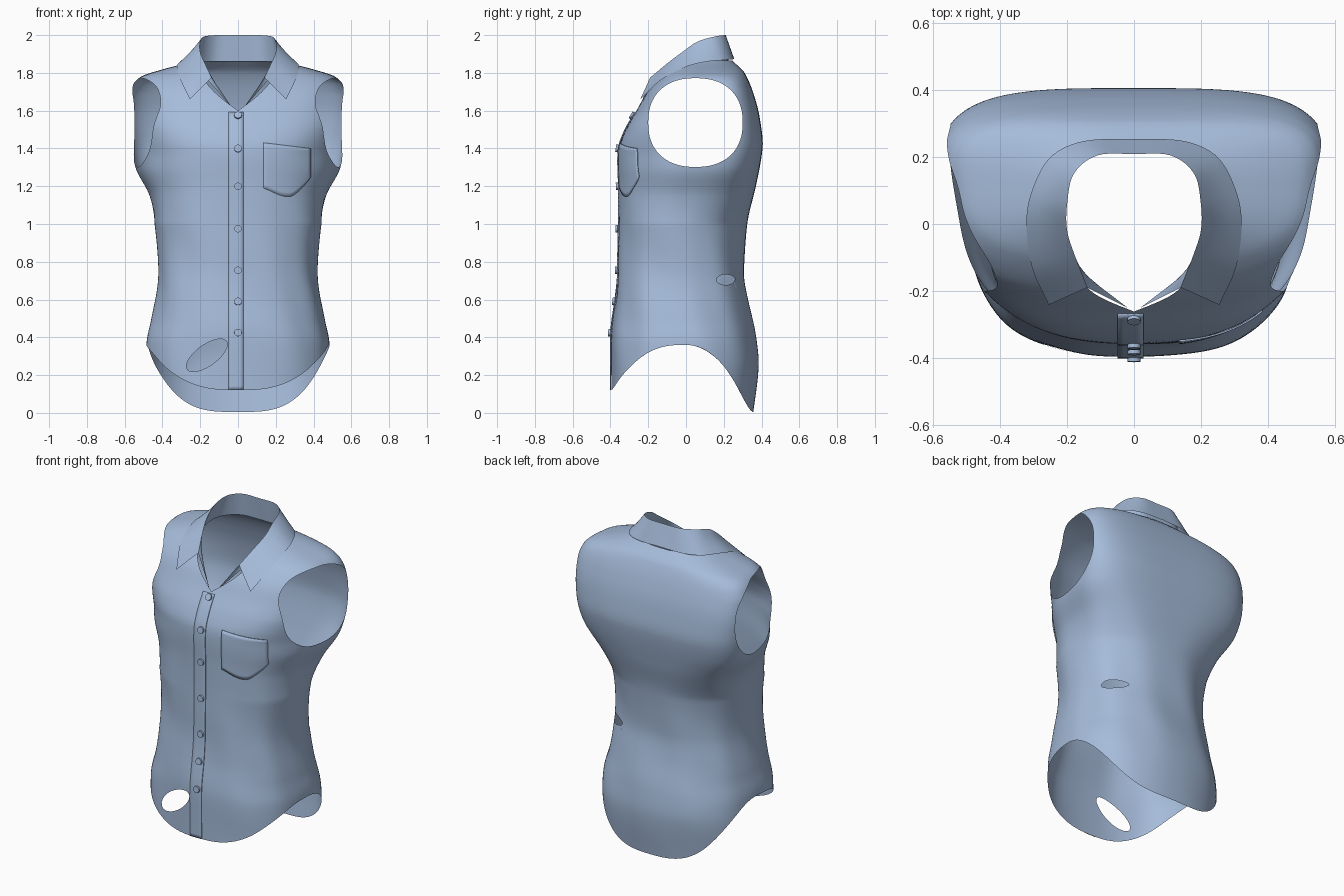
import bpy, bmesh, math
from mathutils import Vector

cube = bpy.data.objects.get("Cube")
if cube:
    bpy.data.objects.remove(cube)

cloth = bpy.data.materials.new("soft blue cloth")
cloth.use_nodes = True
BLUE = (0.38, 0.50, 0.70, 1)
cloth.diffuse_color = BLUE
cloth.node_tree.nodes["Principled BSDF"].inputs["Base Color"].default_value = BLUE


def smooth_table(table, t):
    """Cubic interpolation through (position, value) pairs."""
    if t <= table[0][0]:
        return table[0][1]
    if t >= table[-1][0]:
        return table[-1][1]

    def slope(k):
        a, b = table[max(k - 1, 0)], table[min(k + 1, len(table) - 1)]
        return (b[1] - a[1]) / (b[0] - a[0])
    i = max(k for k in range(len(table) - 1) if table[k][0] <= t)
    (a, p), (b, q) = table[i], table[i + 1]
    h = b - a
    u = (t - a) / h
    return (p * (1 + 2 * u) * (1 - u) ** 2 + q * u * u * (3 - 2 * u)
            + h * slope(i) * u * (1 - u) ** 2 - h * slope(i + 1) * u * u * (1 - u))


# Body profiles by height: half width, front and back depth
WIDTH = [(0, .485), (.36, .483), (.5, .455), (.75, .42), (1, .44), (1.15, .485), (1.3, .57),
         (1.5, .597), (1.68, .59), (1.74, .567), (1.77, .54), (1.79, .505), (1.82, .405),
         (1.845, .31), (1.865, .25)]
FRONT = [(.1, -.395), (.4, -.395), (.6, -.375), (.8, -.36), (1.2, -.355), (1.4, -.355),
         (1.5, -.32), (1.6, -.262), (1.7, -.205), (1.78, -.13), (1.865, -.03)]
BACK = [(0, .355), (.25, .385), (.4, .37), (.6, .33), (.75, .31), (1, .325), (1.2, .37),
        (1.4, .405), (1.5, .40), (1.65, .37), (1.8, .31), (1.865, .245)]
# Squareness of the section, and how much the chest narrows toward the front
SQUARE_FRONT = [(.4, 2.6), (.75, 2.45), (1.35, 2.6), (1.52, 2.9), (1.66, 2.8), (1.865, 2.6)]
SQUARE_BACK = [(1, 2.3), (1.4, 3.6), (1.74, 3.8), (1.865, 2.3)]
TAPER = [(1, 0), (1.35, .13), (1.52, .1), (1.66, .05), (1.865, .05)]
NECK = [(0, 1.6), (.19, 1.68), (.41, 1.78), (.64, 1.83), (1, 1.865)]


def side_fraction(theta, z):
    n = smooth_table(SQUARE_BACK if math.sin(theta) > 0 else SQUARE_FRONT, z)
    return abs(math.cos(theta)) ** (2 / n), n


def body_point(theta, z):
    c, s = math.cos(theta), math.sin(theta)
    f, n = side_fraction(theta, z)
    front, back = smooth_table(FRONT, z), smooth_table(BACK, z)
    v = math.copysign(abs(s) ** (2 / n), s)
    taper = 1 - smooth_table(TAPER, z) * (.7 - v)
    # Soft cloth folds, strongest round the waist
    amount = .014 * math.exp(-((z - .65) / .45) ** 2)
    fold = 1 + amount * math.sin(7 * theta + 9 * z) * math.sin(3 * theta - 5 * z)
    x = math.copysign(f, c) * smooth_table(WIDTH, z) * taper * fold
    y = (front + back) / 2 + (back - front) / 2 * v * fold
    return Vector((x, y, z))


def hem_height(theta):
    f = side_fraction(theta, .4)[0]
    if math.sin(theta) < 0:
        return .36 - .24 * (1 - f ** 2.8)
    return .36 - .355 * (1 - f ** 3.4)


def neck_height(theta):
    return smooth_table(NECK, side_fraction(theta, 1.7)[0]) if math.sin(theta) < 0 else 1.865


# Angle spans over which one coordinate only grows
FRONT_SPAN = (-math.pi, 0)
SIDE_SPAN = {1: (-math.pi / 2, math.pi / 2), -1: (-math.pi / 2, -1.5 * math.pi)}


def surface_point(axis, value, z, span):
    """Body point at height z whose x (axis 0) or y (axis 1) has the given value."""
    low, high = span
    for _ in range(30):
        mid = (low + high) / 2
        if body_point(mid, z)[axis] < value:
            low = mid
        else:
            high = mid
    return body_point(low, z)


def front_point(x, z, offset):
    return surface_point(0, x, z, FRONT_SPAN) - Vector((0, offset, 0))


def grid_mesh(rows, closed=False):
    bm = bmesh.new()
    grid = [[bm.verts.new(p) for p in row] for row in rows]
    for a, b in zip(grid, grid[1:]):
        count = len(a)
        for i in range(count if closed else count - 1):
            j = (i + 1) % count
            bm.faces.new((a[i], a[j], b[j], b[i]))
    return bm


def finish(bm, name, angle=50):
    mesh = bpy.data.meshes.new(name)
    bm.to_mesh(mesh)
    bm.free()
    obj = bpy.data.objects.new(name, mesh)
    bpy.context.collection.objects.link(obj)
    mesh.materials.append(cloth)
    bpy.ops.object.select_all(action='DESELECT')
    obj.select_set(True)
    bpy.context.view_layer.objects.active = obj
    bpy.ops.object.shade_smooth_by_angle(angle=math.radians(angle))
    return obj


def open_hole(bm, axis, centre, radii, turn, power, span, inside):
    """Remove faces in a rounded outline and slide the rim along the body onto it."""
    ca, sa = math.cos(turn), math.sin(turn)

    def reach(p):
        h, k = p[axis] - centre[0], p.z - centre[1]
        u, w = (h * ca + k * sa) / radii[0], (k * ca - h * sa) / radii[1]
        return (abs(u) ** power + abs(w) ** power) ** (1 / power)
    doomed = [f for f in bm.faces
              if inside(f.calc_center_median()) and reach(f.calc_center_median()) < 1]
    rim = {v for f in doomed for v in f.verts}
    bmesh.ops.delete(bm, geom=doomed, context='FACES')
    for v in rim:
        if v.is_valid:
            r = reach(v.co)
            across = centre[0] + (v.co[axis] - centre[0]) / r
            up = centre[1] + (v.co.z - centre[1]) / r
            v.co = surface_point(axis, across, up, span)


# Shirt body, from hem to neckline
COLUMNS, ROWS = 192, 110
angles = [2 * math.pi * i / COLUMNS - math.pi / 2 for i in range(COLUMNS)]
body_rows = []
for r in range(ROWS + 1):
    t = 1 - (1 - r / ROWS) ** 1.5
    body_rows.append([body_point(a, hem_height(a) * (1 - t) + neck_height(a) * t)
                      for a in angles])
body = grid_mesh(body_rows, closed=True)

# Armholes, then the torn openings
for side in (-1, 1):
    open_hole(body, 1, (.05, 1.537), (.25, .235), 0, 2.3, SIDE_SPAN[side],
              lambda p: p.x * side > .3)
open_hole(body, 0, (-.165, .305), (.128, .055), .62, 2, FRONT_SPAN, lambda p: p.y < 0)
open_hole(body, 1, (.21, .705), (.05, .028), 0, 2, SIDE_SPAN[1], lambda p: p.x > 0)
finish(body, "shirt_body")

# Collar: half curves from back centre to front, for stand, fold and falling edge
STAND = [(0, .225, 1.86), (.13, .215, 1.86), (.21, .14, 1.86), (.235, .05, 1.85),
         (.22, -.045, 1.83), (.17, -.13, 1.775), (.02, -.25, 1.6)]
FOLD = [(0, .21, 2), (.11, .205, 2), (.18, .15, 1.992), (.2, .06, 1.965),
        (.2, -.02, 1.91), (.175, -.1, 1.85), (.14, -.19, 1.775)]
FALL = [(0, .255, 1.875), (.15, .248, 1.872), (.25, .2, 1.868), (.305, .1, 1.858),
        (.322, 0, 1.832), (.305, -.13, 1.765), (.255, -.242, 1.66)]


def collar_curve(points):
    result = []
    for i in range(-36, 37):
        p = Vector([smooth_table([(k, q[a]) for k, q in enumerate(points)], abs(i) / 6)
                    for a in range(3)])
        p.x = math.copysign(p.x, i)
        result.append(p)
    return result


stand, fold_edge, fall = [collar_curve(c) for c in (STAND, FOLD, FALL)]
collar_rows = []
for first, second in ((stand, fold_edge), (fold_edge, fall)):
    for k in range(4):
        collar_rows.append([a.lerp(b, k / 4) for a, b in zip(first, second)])
collar_rows.append(fall)
finish(grid_mesh(collar_rows), "collar", 60)


def cloth_plate(name, rows):
    obj = finish(grid_mesh(rows), name, 40)
    thick = obj.modifiers.new("thickness", 'SOLIDIFY')
    thick.thickness = .005
    thick.offset = 0


# Button placket
cloth_plate("button_placket", [
    [front_point(-.05 + .078 * i / 4, .122 + 1.47 * k / 70, .003) for i in range(5)]
    for k in range(71)])

# Chest pocket with a pointed bottom
POCKET_BOTTOM = [(0, 1.19), (.55, 1.145), (.88, 1.21), (1, 1.25)]
pocket = []
for k in range(13):
    row = []
    for i in range(17):
        u, t = i / 16, k / 12
        z = smooth_table(POCKET_BOTTOM, u) * (1 - t) + (1.43 - .03 * u) * t
        row.append(front_point(.135 + .25 * u, z, .005))
    pocket.append(row)
cloth_plate("chest_pocket", pocket)

# Buttons, each facing out along the placket
for number, z in enumerate((.425, .59, .755, .975, 1.2, 1.4, 1.575)):
    p = front_point(0, z, .01)
    lean = (front_point(0, z + .02, 0).y - front_point(0, z - .02, 0).y) / .04
    bpy.ops.mesh.primitive_cylinder_add(vertices=12, radius=.02, depth=.014, location=p)
    button = bpy.context.object
    button.name = f"button_{number + 1}"
    button.rotation_euler = Vector((0, -1, lean)).to_track_quat('Z', 'Y').to_euler()
    button.data.materials.append(cloth)
    bpy.ops.object.shade_smooth_by_angle(angle=math.radians(40))
